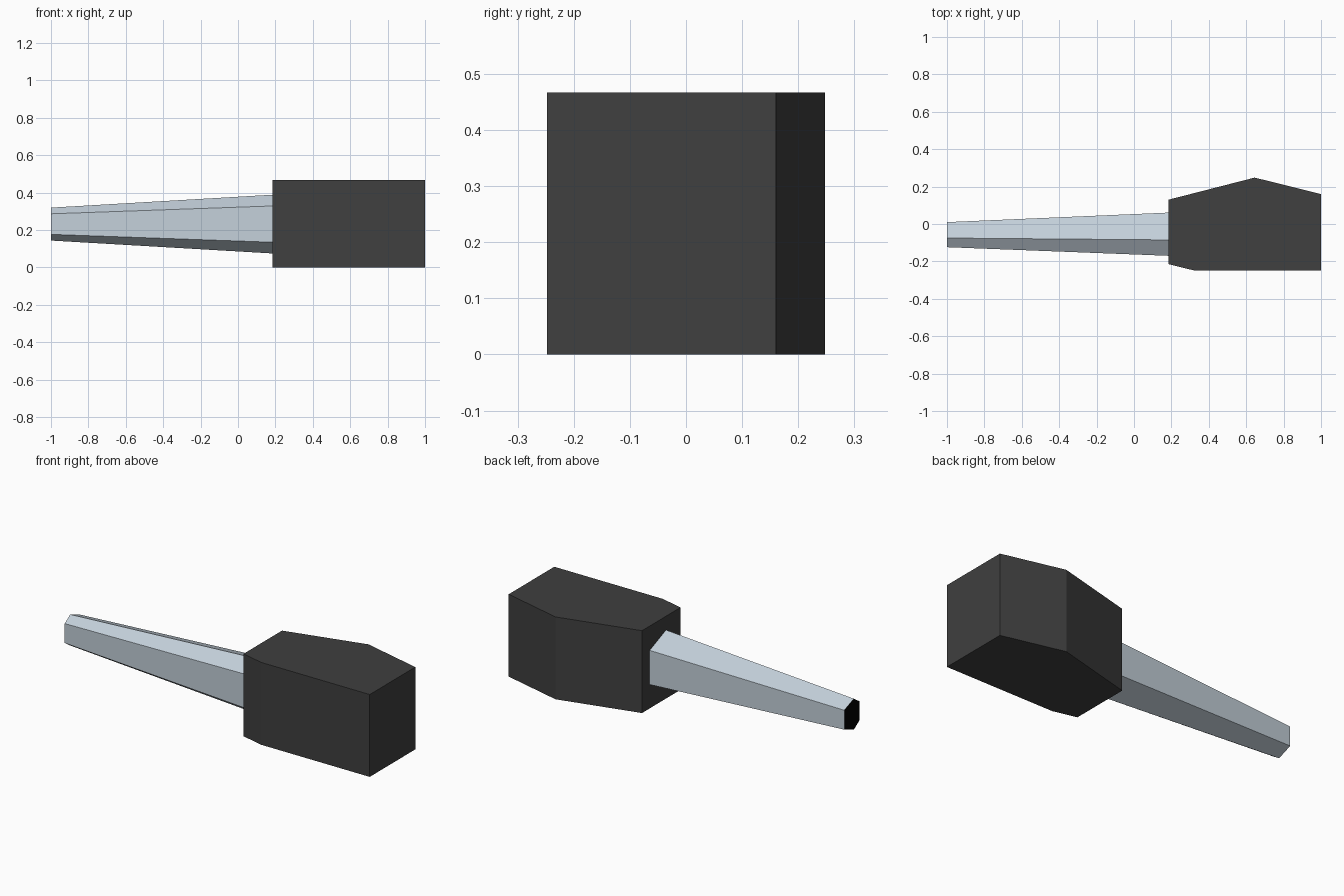
import bpy, bmesh

if "Cube" in bpy.data.objects:
    bpy.data.objects.remove(bpy.data.objects["Cube"])


def material(name, rgb):
    m = bpy.data.materials.new(name)
    m.diffuse_color = (*rgb, 1)
    m.use_nodes = True
    m.node_tree.nodes["Principled BSDF"].inputs["Base Color"].default_value = m.diffuse_color
    return m


def loft(name, start, end, mats, cap_end=True, cap_start_slot=0):
    """Flat-sided solid between two matching outlines."""
    bm = bmesh.new()
    a = [bm.verts.new(p) for p in start]
    b = [bm.verts.new(p) for p in end]
    n = len(a)
    for i in range(n):
        j = (i + 1) % n
        bm.faces.new((a[i], a[j], b[j], b[i]))
    cap = bm.faces.new(a[::-1])
    cap.material_index = cap_start_slot
    if cap_end:
        bm.faces.new(b)
    bmesh.ops.recalc_face_normals(bm, faces=bm.faces[:])
    me = bpy.data.meshes.new(name)
    bm.to_mesh(me)
    bm.free()
    for m in mats:
        me.materials.append(m)
    ob = bpy.data.objects.new(name, me)
    bpy.context.collection.objects.link(ob)
    return ob


def hexagon(x, back, ridge, front, half_side, half_ridge, zc=0.232):
    """Six-sided section of the shaft, symmetric about its mid height."""
    upper = [(back, half_side), (ridge, half_ridge), (front, half_side)]
    return ([(x, y, zc + h) for y, h in upper] +
            [(x, y, zc - h) for y, h in reversed(upper)])


dark = material("dark_grey", (0.05, 0.05, 0.05))
steel = material("pale_blue_grey", (0.55, 0.63, 0.70))
black = material("black", (0.0, 0.0, 0.0))

# Block-shaped head, extruded from its plan outline
plan = [(0.185, 0.13), (0.645, 0.248), (1.0, 0.16),
        (1.0, -0.248), (0.32, -0.248), (0.185, -0.215)]
loft("head_block", [(x, y, 0) for x, y in plan],
     [(x, y, 0.467) for x, y in plan], [dark])

# Tapered shaft with a black tip face, butted against the head
loft("tapered_shaft",
     hexagon(-1.0, 0.01, -0.075, -0.124, 0.055, 0.088),
     hexagon(0.186, 0.061, -0.085, -0.17, 0.097, 0.157),
     [steel, black], cap_end=False, cap_start_slot=1)
